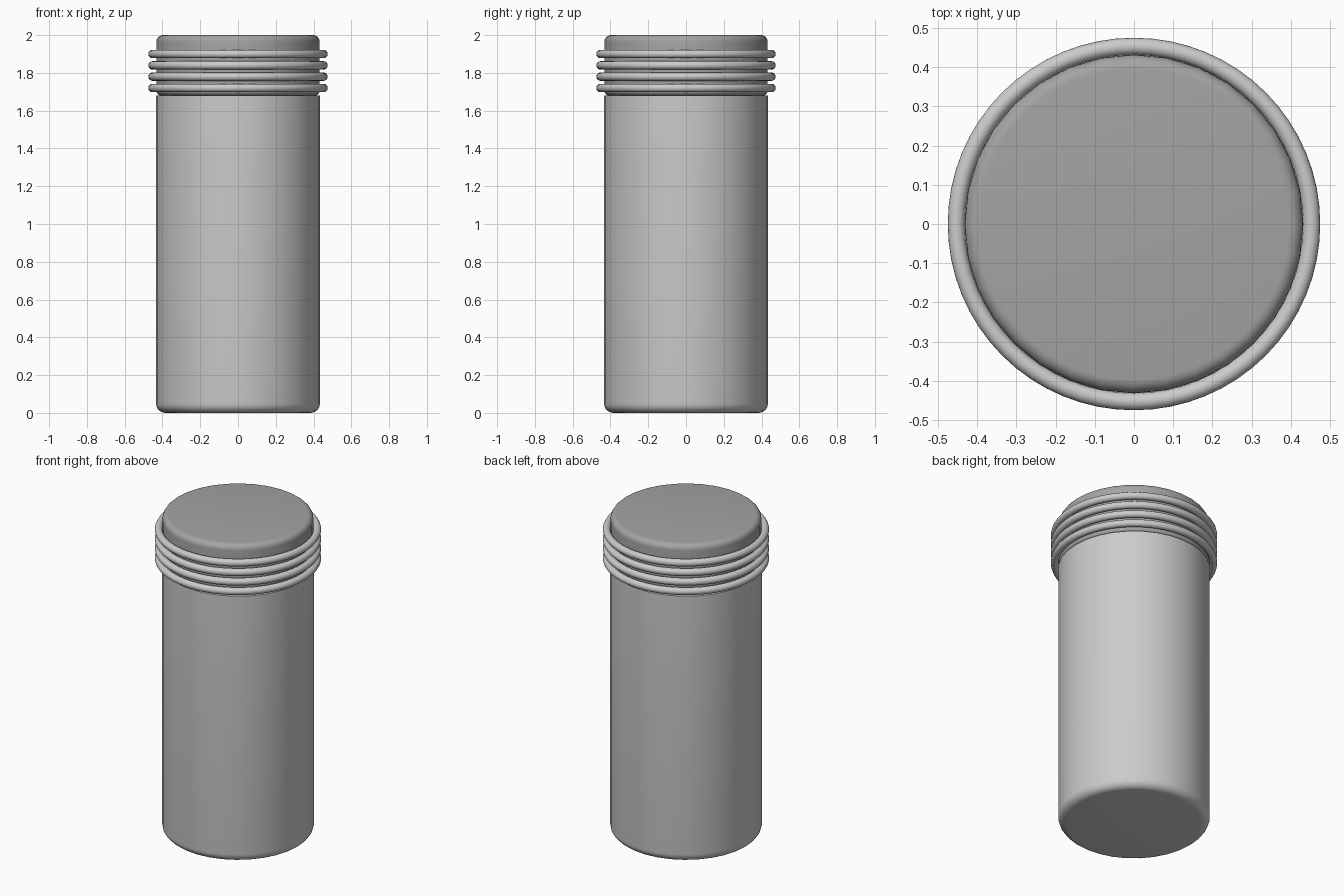
import bpy, math

if "Cube" in bpy.data.objects:
    bpy.data.objects.remove(bpy.data.objects["Cube"])


def arc(cx, cz, r, a0, a1, n=6):
    """Points of a rounded corner, angles in degrees."""
    out = []
    for i in range(n + 1):
        a = math.radians(a0 + (a1 - a0) * i / n)
        out.append((cx + r * math.cos(a), cz + r * math.sin(a)))
    return out


def lathe(name, profile, sides=32):
    """Revolve an (r, z) profile about z and cap both ends."""
    verts, faces = [], []
    for r, z in profile:
        for i in range(sides):
            a = 2 * math.pi * i / sides
            verts.append((r * math.cos(a), r * math.sin(a), z))
    for j in range(len(profile) - 1):
        for i in range(sides):
            k = (i + 1) % sides
            faces.append((j * sides + i, j * sides + k,
                          (j + 1) * sides + k, (j + 1) * sides + i))
    faces.append(tuple(reversed(range(sides))))
    top = (len(profile) - 1) * sides
    faces.append(tuple(range(top, top + sides)))
    mesh = bpy.data.meshes.new(name)
    mesh.from_pydata(verts, [], faces)
    obj = bpy.data.objects.new(name, mesh)
    bpy.context.collection.objects.link(obj)
    smooth(obj)
    return obj


def smooth(obj):
    bpy.ops.object.select_all(action='DESELECT')
    obj.select_set(True)
    bpy.context.view_layer.objects.active = obj
    bpy.ops.object.shade_smooth_by_angle(angle=math.radians(35))


# Body with a rounded base and a crisp upper edge
lathe("body", arc(0.384, 0.05, 0.05, -90, 0) + [(0.434, 1.68)])

# Darker lid, rounded at top and bottom
lid = lathe("lid", arc(0.407, 1.705, 0.025, -90, 0) + arc(0.397, 1.965, 0.035, 0, 90))
dark = bpy.data.materials.new("dark_grey")
dark.diffuse_color = (0.37, 0.37, 0.37, 1)
dark.use_nodes = True
dark.node_tree.nodes["Principled BSDF"].inputs["Base Color"].default_value = dark.diffuse_color
lid.data.materials.append(dark)

# Four grip rings around the lid
for n in range(4):
    bpy.ops.mesh.primitive_torus_add(major_radius=0.453, minor_radius=0.022,
                                     major_segments=64, minor_segments=16,
                                     location=(0, 0, 1.72 + 0.06 * n))
    ring = bpy.context.object
    ring.name = f"grip_ring_{n + 1}"
    smooth(ring)
